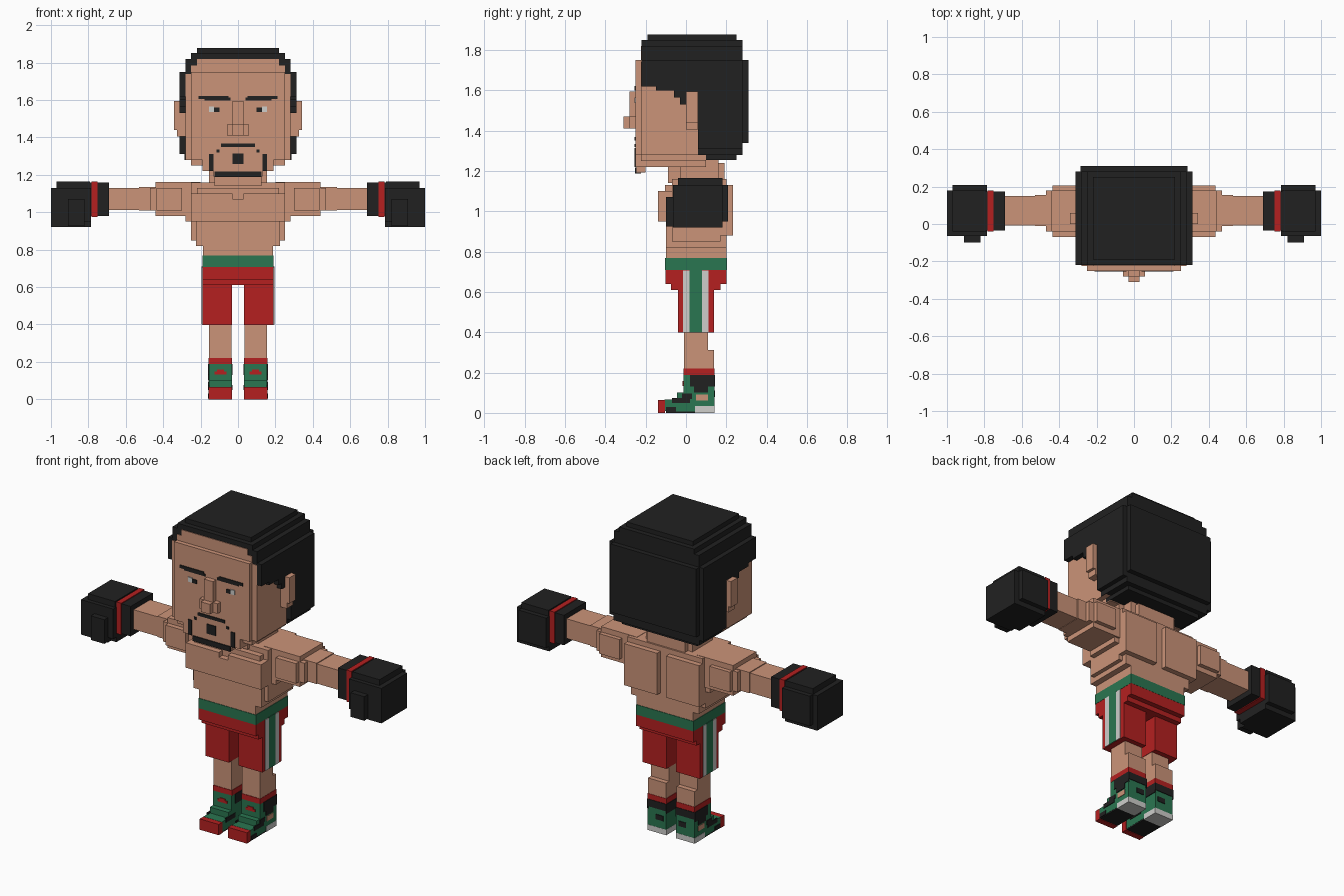
import bpy, bmesh

def mat(name, c):
    m = bpy.data.materials.new(name)
    m.diffuse_color = (*c, 1)
    return m

SKIN = mat("skin", (0.60, 0.295, 0.19))
BLACK = mat("black", (0.0152, 0.0152, 0.0152))
RED = mat("red", (0.46, 0.0144, 0.0144))
GREEN = mat("green", (0.0232, 0.18, 0.082))
WHITE = mat("white", (0.62, 0.62, 0.6))

def part(name, material, boxes, mirror=False):
    """One object from boxes (x0, x1, y0, y1, z0, z1), optionally mirrored in x."""
    bm = bmesh.new()
    for x0, x1, y0, y1, z0, z1 in boxes:
        for s in ((1, -1) if mirror else (1,)):
            r = bmesh.ops.create_cube(bm, size=1)
            for v in r["verts"]:
                v.co = (s * (x0 + x1) / 2 + v.co.x * (x1 - x0),
                        (y0 + y1) / 2 + v.co.y * (y1 - y0),
                        (z0 + z1) / 2 + v.co.z * (z1 - z0))
    me = bpy.data.meshes.new(name)
    bm.to_mesh(me)
    bm.free()
    me.materials.append(material)
    ob = bpy.data.objects.new(name, me)
    bpy.context.collection.objects.link(ob)
    return ob

def mid(w, *r):
    """Box centred on x with half width w."""
    return (-w, w, *r)

# Head, face plate, forehead, jaw
part("head", SKIN, [
    mid(.282, -.224, .10, 1.28, 1.74), mid(.25, -.224, .10, 1.25, 1.785),
    mid(.22, -.224, .0, 1.7, 1.82), mid(.25, -.25, -.2, 1.28, 1.75),
    mid(.19, -.25, .10, 1.22, 1.3), mid(.13, -.245, -.2, 1.192, 1.25)])
part("nose", SKIN, [mid(.03, -.28, -.24, 1.41, 1.595), mid(.06, -.28, -.24, 1.41, 1.47),
                    mid(.03, -.31, -.24, 1.41, 1.47)])
part("ears", SKIN, [(.27, .342, 0, .06, 1.44, 1.595), (.27, .325, 0, .06, 1.405, 1.595)], True)
part("neck", SKIN, [mid(.155, -.03, .16, 1.14, 1.26), mid(.125, -.09, .19, 1.14, 1.24)])

# Hair: cap above the hairline, rounded block behind the ears
part("hair_cap", BLACK, [
    mid(.312, -.22, .28, 1.62, 1.75), mid(.285, -.22, .31, 1.64, 1.75),
    mid(.282, -.22, .28, 1.7, 1.82), mid(.25, -.22, .28, 1.8, 1.85),
    mid(.22, -.19, .25, 1.84, 1.877)])
part("hair_back", BLACK, [
    mid(.312, .06, .28, 1.31, 1.7), mid(.285, .06, .31, 1.34, 1.7),
    mid(.285, .06, .28, 1.28, 1.4), mid(.25, .06, .25, 1.255, 1.4)])
part("hairline", BLACK, [
    (.2, .312, -.15, .07, 1.6, 1.65), (.2, .312, -.06, .07, 1.565, 1.65),
    (.2, .312, -.03, .0, 1.53, 1.6)], True)

# Face markings as thin plates
F0, F1 = -.255, -.248
part("eyebrows", BLACK, [(.04, .18, F0, F1, 1.598, 1.612), (.05, .21, F0, F1, 1.605, 1.622)], True)
part("eye_whites", WHITE, [(.127, .155, F0, F1, 1.537, 1.565)], True)
part("pupils", BLACK, [(.098, .127, F0, F1, 1.537, 1.56)], True)
part("moustache", BLACK, [mid(.09, F0, F1, 1.35, 1.368)])
part("soul_patch", BLACK, [mid(.03, F0, F1, 1.258, 1.315)])
part("beard_sides", BLACK, [(.13, .155, F0, F1, 1.22, 1.31), (.1, .115, F0, F1, 1.32, 1.335)], True)
part("beard_chin", BLACK, [mid(.125, -.253, -.222, 1.188, 1.218)])

# Torso with chest plates and shoulder blades
part("torso", SKIN, [
    mid(.25, -.07, .2, .9, 1.16), mid(.225, -.1, .2, .82, 1.1),
    mid(.188, -.1, .2, .76, .98), mid(.25, -.07, .17, .85, 1.0),
    mid(.22, -.105, .17, .95, 1.13), mid(.28, -.04, .17, .95, 1.16)])
part("chest", SKIN, [(.03, .25, -.14, -.05, .95, 1.1), (0, .04, -.14, -.05, .95, 1.07)], True)
part("shoulder_blades", SKIN, [(.03, .25, .15, .232, .88, 1.13)], True)

# Arms
part("arms", SKIN, [
    (.2, .44, -.04, .18, .98, 1.162), (.30, .435, -.07, .205, 1.01, 1.13),
    (.4, .47, -.04, .18, 1.01, 1.13), (.4, .53, -.01, .155, 1.01, 1.135),
    (.5, .71, -.007, .15, 1.012, 1.13)], True)

# Boxing gloves with coloured wrist band
part("glove_cuffs", BLACK, [(.69, .80, -.035, .175, .98, 1.16)], True)
part("wrist_bands", RED, [(.75, .782, -.04, .18, .975, 1.165)], True)
part("gloves", BLACK, [
    (.79, .97, -.04, .18, .95, 1.165), (.785, 1.0, -.065, .18, .95, 1.13),
    (.785, .97, -.065, .208, .95, 1.13), (.82, 1.0, -.065, .18, .92, 1.1),
    (.785, .97, -.035, .18, .92, 1.1), (.82, .91, -.1, .0, .925, 1.07)], True)

# Shorts
part("waistband", GREEN, [mid(.191, -.103, .203, .708, .768)])
part("shorts_hips", RED, [mid(.19, -.102, .202, .64, .708), mid(.19, -.075, .172, .61, .66)])
part("shorts_legs", RED, [(.033, .19, -.04, .14, .398, .64)], True)
part("stripes_white", WHITE, [(.185, .194, -.015, .018, .4, .706),
                              (.185, .194, .08, .112, .4, .706)], True)
part("stripe_green", GREEN, [(.185, .194, .018, .08, .4, .71)], True)

# Lower legs and socks
part("legs", SKIN, [(.035, .155, -.01, .11, .2, .42), (.035, .155, 0, .14, .2, .312)], True)
part("socks", RED, [(.032, .157, -.013, .142, .188, .22)], True)

# Boots
part("boots", GREEN, [
    (.033, .156, -.013, .141, .03, .19), (.033, .156, -.045, .1, .03, .1),
    (.033, .156, -.1, .1, .008, .065)], True)
part("toe_caps", RED, [(.031, .157, -.14, -.105, 0, .065)], True)
part("toe_top", GREEN, [(.033, .156, -.106, -.07, .01, .066)], True)
part("heels", WHITE, [(.032, .157, .045, .142, 0, .033)], True)
part("soles", BLACK, [(.034, .155, -.1, .045, 0, .012)], True)
part("laces_spot", RED, [(.062, .125, -.017, -.01, .133, .148), (.075, .112, -.017, -.01, .145, .158)], True)
part("boot_patches", BLACK, [
    (.152, .16, .02, .143, .13, .188), (.152, .16, .04, .11, .1, .14),
    (.152, .16, -.07, .02, .05, .075), (.152, .16, -.1, -.05, .005, .03),
    (.152, .16, -.02, .03, .07, .095),
    (.029, .036, .02, .143, .13, .188), (.029, .036, -.07, .02, .05, .075),
    (.031, .158, .137, .145, .145, .188), (.05, .1, .137, .145, .08, .11)], True)
part("ankle_patches", SKIN, [(.152, .159, .05, .11, .062, .092)], True)
